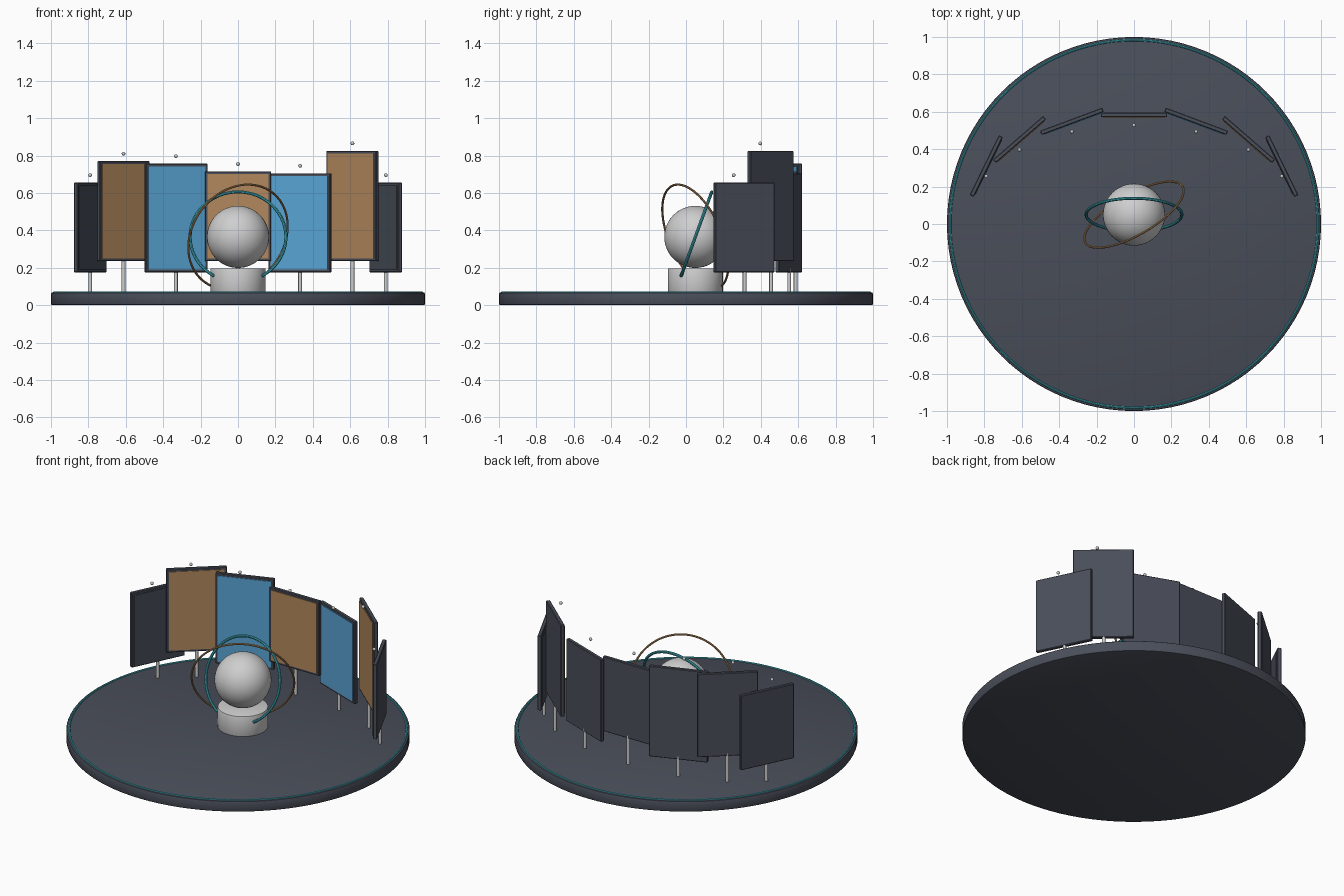
import bpy, bmesh, math
from mathutils import Vector, Matrix

if "Cube" in bpy.data.objects:
    bpy.data.objects.remove(bpy.data.objects["Cube"])


def material(name, rgb):
    m = bpy.data.materials.new(name)
    m.diffuse_color = (*rgb, 1)
    m.use_nodes = True
    m.node_tree.nodes["Principled BSDF"].inputs["Base Color"].default_value = m.diffuse_color
    return m


DARK = material("dark slate", (0.068, 0.077, 0.102))
GOLD = material("bronze gold", (0.45, 0.25, 0.11))
BLUE = material("sky blue", (0.10, 0.37, 0.66))
TEAL = material("teal", (0.05, 0.42, 0.50))
LIGHT = material("light grey", (0.62, 0.62, 0.62))


def finish(bm, name, mat, smooth=True):
    me = bpy.data.meshes.new(name)
    bmesh.ops.recalc_face_normals(bm, faces=bm.faces)
    bm.to_mesh(me)
    bm.free()
    me.materials.append(mat)
    ob = bpy.data.objects.new(name, me)
    bpy.context.collection.objects.link(ob)
    if smooth:
        bpy.ops.object.select_all(action='DESELECT')
        ob.select_set(True)
        bpy.context.view_layer.objects.active = ob
        bpy.ops.object.shade_smooth_by_angle(angle=math.radians(35))
    return ob


def cylinder(name, mat, r, x, y, z0, z1, segs, bevel=0):
    bm = bmesh.new()
    bmesh.ops.create_cone(bm, cap_ends=True, segments=segs, radius1=r, radius2=r,
                          depth=z1 - z0, matrix=Matrix.Translation((x, y, (z0 + z1) / 2)))
    if bevel:
        rims = [e for e in bm.edges if abs(e.verts[0].co.z - e.verts[1].co.z) < 1e-5]
        bmesh.ops.bevel(bm, geom=rims, offset=bevel, segments=2, affect='EDGES', profile=0.5)
    return finish(bm, name, mat)


def ball(name, mat, r, loc, u, v):
    bm = bmesh.new()
    bmesh.ops.create_uvsphere(bm, u_segments=u, v_segments=v, radius=r,
                              matrix=Matrix.Translation(loc))
    return finish(bm, name, mat)


def box(name, mat, size, matrix, bevel=0):
    bm = bmesh.new()
    bmesh.ops.create_cube(bm, size=1, matrix=Matrix.Diagonal((*size, 1)))
    if bevel:
        bmesh.ops.bevel(bm, geom=bm.edges[:], offset=bevel, segments=1, affect='EDGES')
    bm.transform(matrix)
    return finish(bm, name, mat, smooth=False)


def arc_tube(name, mat, centre, ax, ay, r, tube, a0=0, a1=360, n=96, sides=8):
    """Round tube swept along an arc in the plane of ax and ay."""
    bm = bmesh.new()
    closed = a1 - a0 >= 360
    normal = ax.cross(ay)
    rings = []
    for i in range(n if closed else n + 1):
        a = math.radians(a0 + (a1 - a0) * i / n)
        out = ax * math.cos(a) + ay * math.sin(a)
        ring = []
        for k in range(sides):
            t = 2 * math.pi * k / sides
            ring.append(bm.verts.new(centre + out * (r + tube * math.cos(t))
                                     + normal * tube * math.sin(t)))
        rings.append(ring)
    for i in range(n):
        p, q = rings[i], rings[(i + 1) % len(rings)]
        for k in range(sides):
            j = (k + 1) % sides
            bm.faces.new((p[k], q[k], q[j], p[j]))
    if not closed:
        bm.faces.new(rings[0])
        bm.faces.new(rings[-1])
    return finish(bm, name, mat)


X, Y, Z = Vector((1, 0, 0)), Vector((0, 1, 0)), Vector((0, 0, 1))

# Round stage with glowing rim
cylinder("stage", DARK, 1.0, 0, 0, 0, 0.068, 96, bevel=0.008)
arc_tube("stage_rim_ring", TEAL, Vector((0, 0, 0.068)), X, Y, 0.983, 0.006, n=128)

# Pedestal and globe
CENTRE = Vector((0, 0.05, 0.365))
cylinder("pedestal", LIGHT, 0.147, 0, 0.05, 0.066, 0.197, 64, bevel=0.005)
ball("globe", LIGHT, 0.166, CENTRE, 48, 24)

# Open teal orbit, leaning back, with its gap at the bottom
tilt = math.radians(20)
arc_tube("teal_orbit", TEAL, CENTRE, X, Y * math.sin(tilt) + Z * math.cos(tilt),
         0.256, 0.0085, -60, 240)

# Full bronze orbit
normal = Vector((-0.465, 0.807, 0.36)).normalized()
up = (Z - normal * normal.z).normalized()
arc_tube("bronze_orbit", GOLD, CENTRE, up, normal.cross(up), 0.30, 0.006)

# Curved wall of display panels: x, y, turn, bottom, top, face colour
PANELS = [
    (-0.79, 0.31, 64, 0.175, 0.655, DARK),
    (-0.612, 0.452, 41, 0.235, 0.77, GOLD),
    (-0.332, 0.549, 20.4, 0.175, 0.757, BLUE),
    (0, 0.583, 0, 0.235, 0.715, GOLD),
    (0.332, 0.549, -20.4, 0.175, 0.705, BLUE),
    (0.612, 0.452, -41, 0.235, 0.825, GOLD),
    (0.79, 0.31, -64, 0.175, 0.655, DARK),
]
W, T = 0.355, 0.024
for i, (x, y, turn, z0, z1, mat) in enumerate(PANELS, 1):
    place = (Matrix.Translation((x, y, (z0 + z1) / 2))
             @ Matrix.Rotation(math.radians(turn), 4, 'Z'))
    box(f"panel_frame_{i}", DARK, (W, T, z1 - z0), place, bevel=0.004)
    box(f"panel_face_{i}", mat, (W - 0.03, 0.006, z1 - z0 - 0.03),
        place @ Matrix.Translation((0, -T / 2 - 0.001, 0)))
    cylinder(f"panel_post_{i}", LIGHT, 0.01, x, y + 0.003, 0.066, z0 + 0.02, 12)
    ball(f"panel_lamp_{i}", LIGHT, 0.01, (x, y - 0.055, z1 + 0.04), 12, 8)
